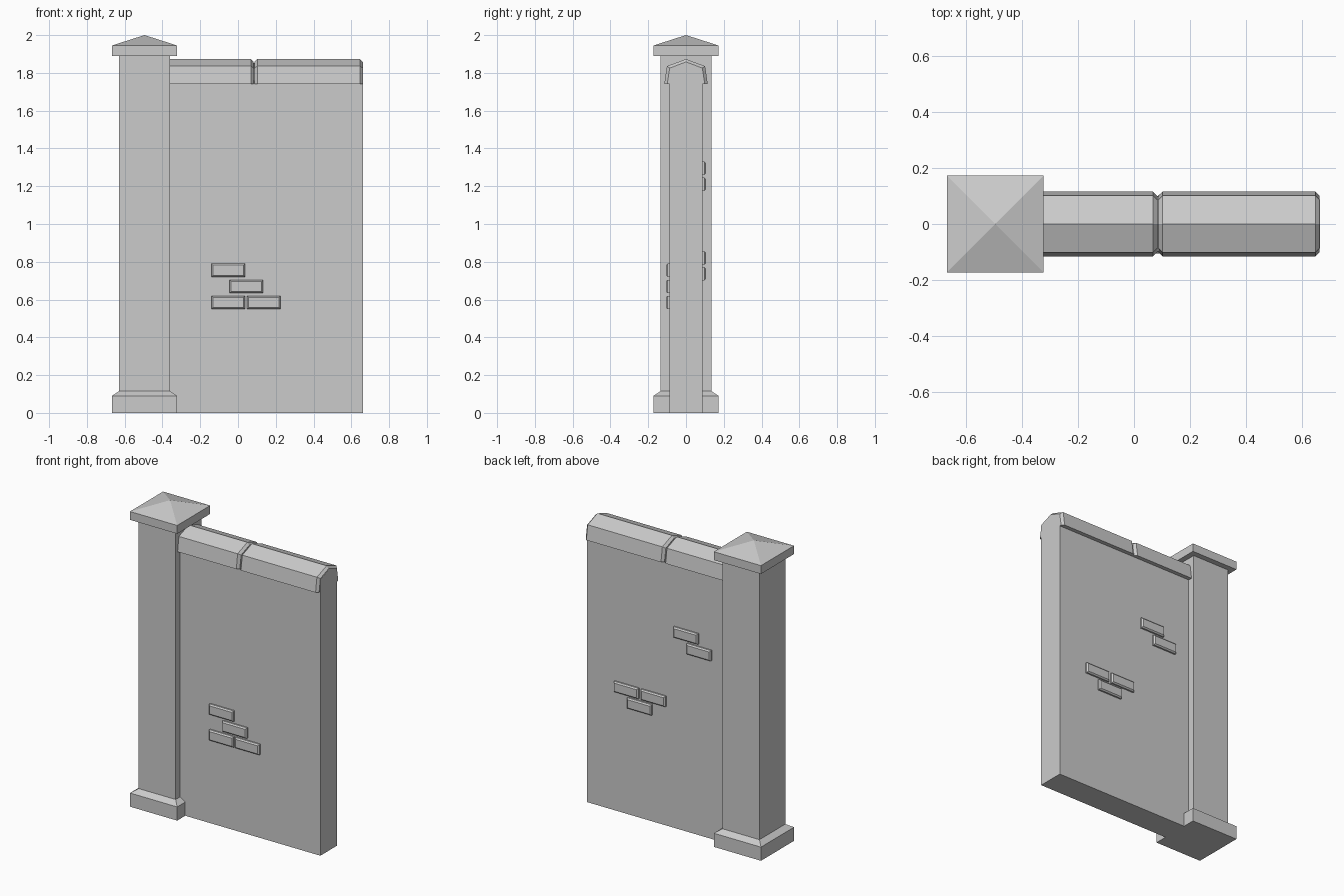
import bpy, bmesh

if "Cube" in bpy.data.objects:
    bpy.data.objects.remove(bpy.data.objects["Cube"])

PX = -0.495          # pillar centre
WY = 0.088           # half wall thickness


def loft(name, rings):
    """Skin a closed solid through a list of equal-length point rings."""
    bm = bmesh.new()
    vs = [[bm.verts.new(p) for p in r] for r in rings]
    n = len(rings[0])
    for a, b in zip(vs, vs[1:]):
        for i in range(n):
            j = (i + 1) % n
            bm.faces.new((a[i], a[j], b[j], b[i]))
    bm.faces.new(vs[0])
    bm.faces.new(vs[-1])
    bmesh.ops.remove_doubles(bm, verts=bm.verts, dist=1e-5)
    bmesh.ops.recalc_face_normals(bm, faces=bm.faces)
    me = bpy.data.meshes.new(name)
    bm.to_mesh(me)
    bm.free()
    ob = bpy.data.objects.new(name, me)
    bpy.context.collection.objects.link(ob)
    return ob


def square(half, z):
    return [(PX + sx * half, sy * half, z)
            for sx, sy in ((-1, -1), (1, -1), (1, 1), (-1, 1))]


def gable(x, low, high, shoulder, ridge, bottom):
    """Five-sided house profile at position x."""
    return [(x, -low, bottom), (x, low, bottom), (x, high, shoulder),
            (x, 0, ridge), (x, -high, shoulder)]


# pillar: base, shaft, pyramid cap
loft("pillar_base", [square(0.172, 0), square(0.172, 0.09), square(0.135, 0.115)])
loft("pillar_shaft", [square(0.135, 0.05), square(0.135, 1.91)])
loft("pillar_cap", [square(0.172, 1.89), square(0.172, 1.945), square(0.0001, 2.0)])

# wall panel, gabled under the coping
loft("wall_panel", [gable(x, WY, WY, 1.82, 1.853, 0) for x in (PX, 0.662)])

# coping stones with chamfered ends
C = 0.015
for k, (x0, x1) in enumerate(((PX, 0.083), (0.087, 0.661))):
    loft(f"coping_stone_{k + 1}", [
        gable(x, 0.115 - c, 0.101 - c, 1.836 - 0.7 * c, 1.873 - c, 1.74)
        for x, c in ((x0, C), (x0 + C, 0), (x1 - C, 0), (x1, C))])

# exposed bricks: (left x, bottom z, side)
BW, BH, BD, BC = 0.178, 0.07, 0.018, 0.008
bricks = [(-0.141, 0.72, -1), (-0.045, 0.634, -1), (-0.141, 0.55, -1), (0.048, 0.55, -1),
          (-0.155, 1.26, 1), (-0.25, 1.175, 1),
          (0.279, 0.785, 1), (0.082, 0.785, 1), (0.182, 0.702, 1)]
for k, (x, z, s) in enumerate(bricks):
    loft(f"brick_{k + 1}", [
        [(x + c, s * y, z + c), (x + BW - c, s * y, z + c),
         (x + BW - c, s * y, z + BH - c), (x + c, s * y, z + BH - c)]
        for y, c in ((WY - 0.02, 0), (WY + BD - BC, 0), (WY + BD, BC))])
